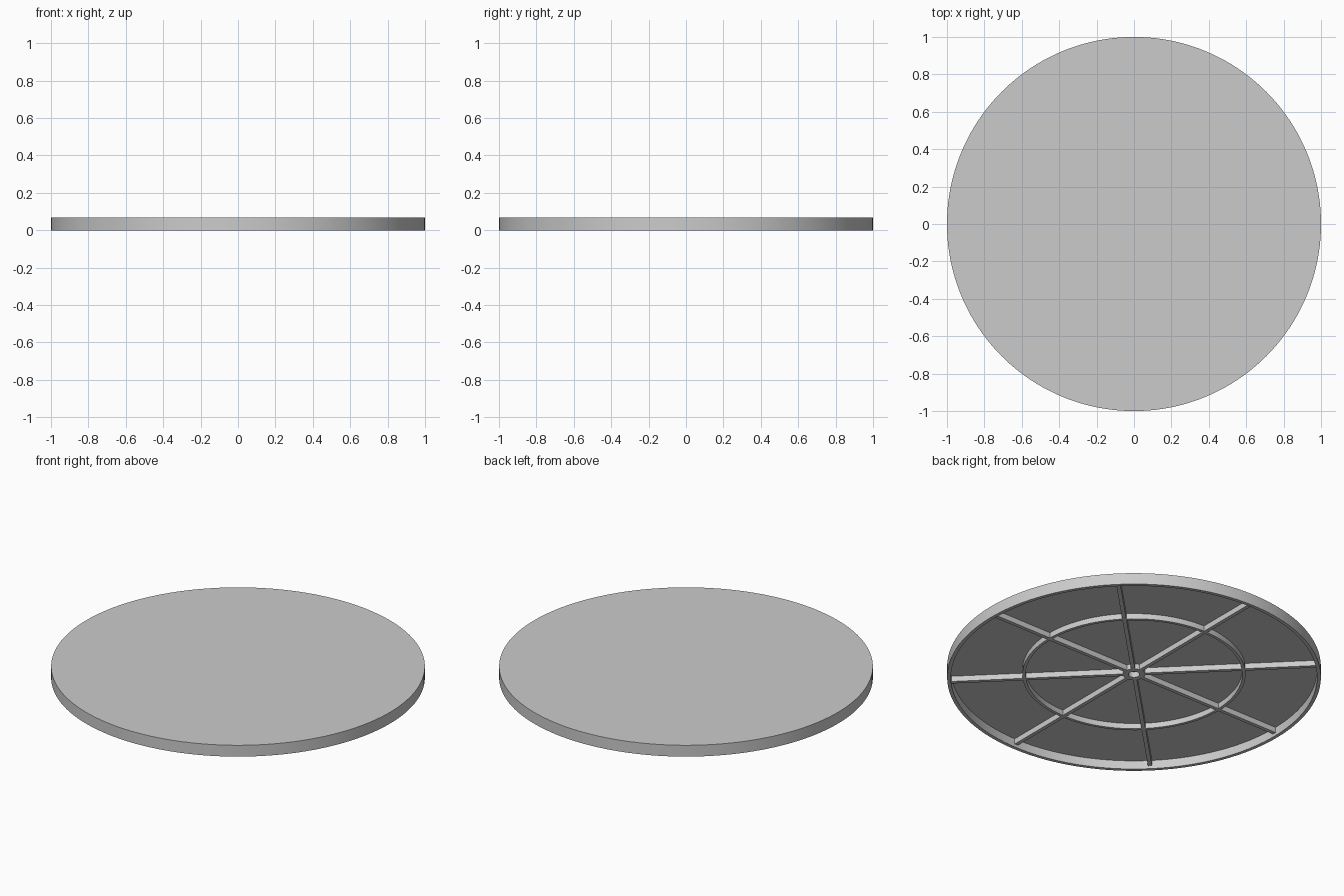
import bpy, bmesh, math
from mathutils import Matrix

cube = bpy.data.objects.get("Cube")
if cube:
    bpy.data.objects.remove(cube, do_unlink=True)

grey = bpy.data.materials.new("plain grey plastic")
grey.use_nodes = True
colour = (0.6, 0.6, 0.6, 1)
grey.diffuse_color = colour
grey.node_tree.nodes["Principled BSDF"].inputs["Base Color"].default_value = colour

HEIGHT = 0.067       # full height
CEILING = 0.05       # underside of the plate
RIB_BOTTOM = 0.018   # ribs sit recessed above the ground
RIM_INNER = 0.98
HUB_OUTER, HUB_INNER = 0.06, 0.03
RIB_WIDTH = 0.022
RIB_TOP = CEILING + 0.005


def finish(bm, name):
    bmesh.ops.recalc_face_normals(bm, faces=bm.faces)
    mesh = bpy.data.meshes.new(name)
    bm.to_mesh(mesh)
    bm.free()
    mesh.materials.append(grey)
    obj = bpy.data.objects.new(name, mesh)
    bpy.context.collection.objects.link(obj)
    bpy.ops.object.select_all(action='DESELECT')
    obj.select_set(True)
    bpy.context.view_layer.objects.active = obj
    bpy.ops.object.shade_smooth_by_angle(angle=math.radians(30))
    return obj


def lathe(name, profile, steps, closed):
    """Turn a (radius, z) profile around the z axis."""
    bm = bmesh.new()
    verts = [bm.verts.new((r, 0, z)) for r, z in profile]
    edges = [bm.edges.new(pair) for pair in zip(verts, verts[1:])]
    if closed:
        edges.append(bm.edges.new((verts[-1], verts[0])))
    bmesh.ops.spin(bm, geom=verts + edges, cent=(0, 0, 0), axis=(0, 0, 1),
                   angle=math.tau, steps=steps, use_merge=True)
    bmesh.ops.remove_doubles(bm, verts=bm.verts, dist=0.00001)
    return finish(bm, name)


def tube(name, inner, outer, steps):
    return lathe(name, [(inner, RIB_BOTTOM), (outer, RIB_BOTTOM),
                        (outer, RIB_TOP), (inner, RIB_TOP)], steps, True)


# Round plate with its hanging rim
lathe("round_plate", [(0, HEIGHT), (1, HEIGHT), (1, 0), (RIM_INNER, 0),
                      (RIM_INNER, CEILING), (0, CEILING)], 160, False)

# Stiffening ring and hollow hub on the underside
tube("stiffening_ring", 0.58, 0.597, 96)
tube("center_hub", HUB_INNER, HUB_OUTER, 32)

# Eight ribs from hub to rim
start, end = HUB_OUTER - 0.008, RIM_INNER + 0.005
for i in range(8):
    bm = bmesh.new()
    place = (Matrix.Rotation(i * math.tau / 8, 4, 'Z')
             @ Matrix.Translation(((start + end) / 2, 0, (RIB_BOTTOM + RIB_TOP) / 2))
             @ Matrix.Diagonal((end - start, RIB_WIDTH, RIB_TOP - RIB_BOTTOM, 1)))
    bmesh.ops.create_cube(bm, size=1, matrix=place)
    finish(bm, f"rib_{i + 1}")
